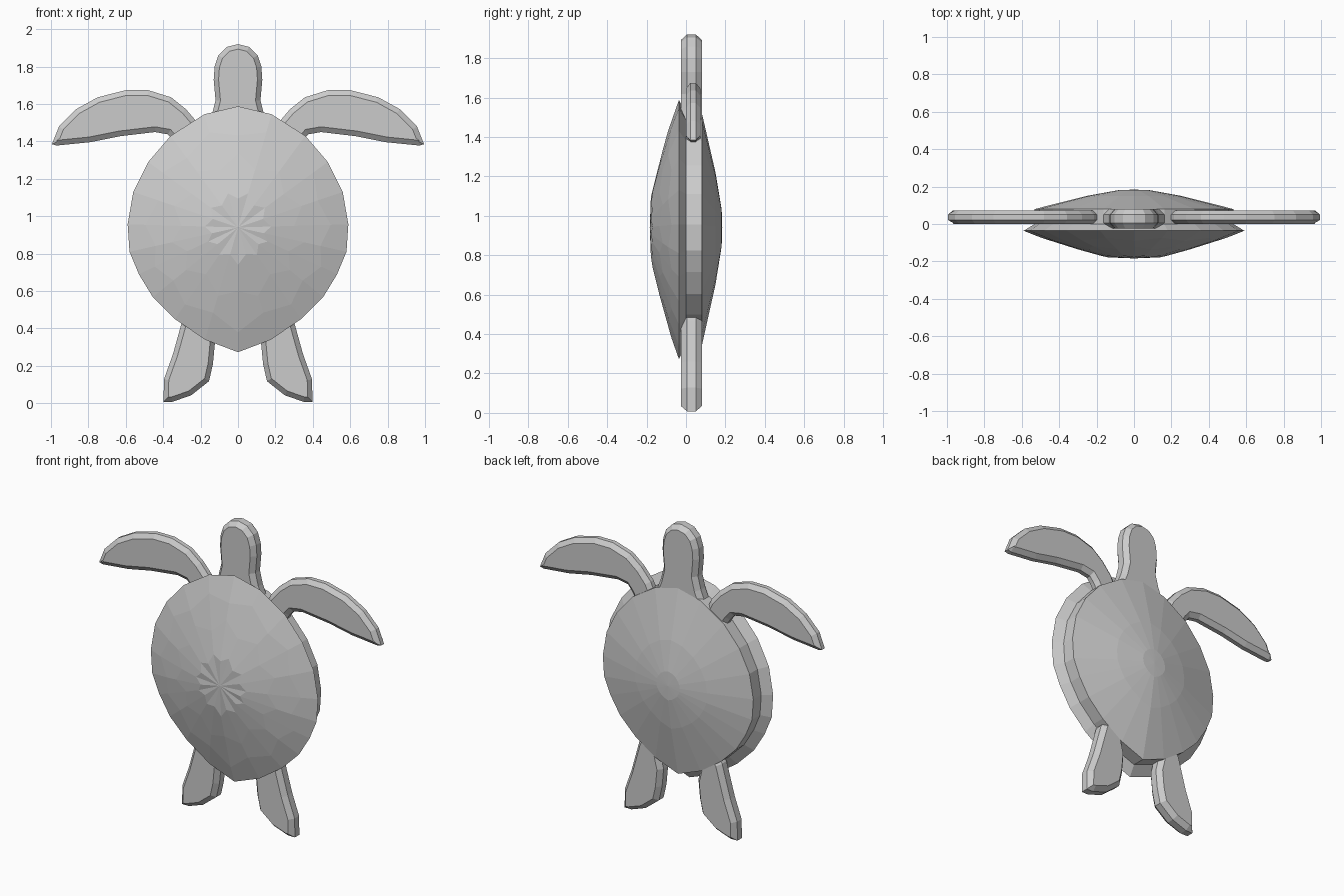
import bpy, bmesh
from mathutils import Vector

if "Cube" in bpy.data.objects:
    bpy.data.objects.remove(bpy.data.objects["Cube"])

ZC = 0.94  # height of the shell centre


def make_object(name, verts, faces):
    mesh = bpy.data.meshes.new(name)
    mesh.from_pydata(verts, [], faces)
    bm = bmesh.new()
    bm.from_mesh(mesh)
    bmesh.ops.recalc_face_normals(bm, faces=bm.faces)
    bm.to_mesh(mesh)
    bm.free()
    obj = bpy.data.objects.new(name, mesh)
    bpy.context.collection.objects.link(obj)
    return obj


def bridge(a, b, n):
    return [(a + i, a + (i + 1) % n, b + (i + 1) % n, b + i) for i in range(n)]


def mirrored(half):
    """Closed outline from a half outline that starts and ends on x = 0."""
    return half + [(-x, z) for x, z in half[-2:0:-1]]


def inset(points, d):
    """Move every corner of an outline inwards by about d."""
    pts = [Vector(p) for p in points]
    n = len(pts)
    area = sum(pts[i].x * pts[(i + 1) % n].y - pts[(i + 1) % n].x * pts[i].y for i in range(n))
    s = 1 if area > 0 else -1
    out = []
    for i, p in enumerate(pts):
        e1 = (p - pts[i - 1]).normalized()
        e2 = (pts[(i + 1) % n] - p).normalized()
        m = (Vector((-e1.y, e1.x)) + Vector((-e2.y, e2.x))).normalized() * s
        c = max(0.55, m.dot(Vector((-e1.y, e1.x)) * s))
        out.append(tuple(p + m * d / c))
    return out


def plate(name, outline, levels, flip=1):
    """Bevelled plate in the xz plane; levels are (y, inset) pairs."""
    n = len(outline)
    verts, faces = [], []
    for y, d in levels:
        verts += [(flip * x, y, z) for x, z in inset(outline, d)]
    for k in range(len(levels) - 1):
        faces += bridge(k * n, (k + 1) * n, n)
    faces += [tuple(range(n)), tuple(range((len(levels) - 1) * n, len(levels) * n))]
    return make_object(name, verts, faces)


def depth(profile, r):
    for (r0, y0), (r1, y1) in zip(profile, profile[1:]):
        if r >= r1:
            return y0 + (y1 - y0) * (r - r0) / (r1 - r0)
    return profile[-1][1]


def shell(name, outline, lip, rings, profile):
    """Dome: lip rings as (scale, y), then rings as (scale, zigzag) on a profile."""
    n = len(outline)
    verts, faces = [], []
    for s, y in lip:
        verts += [(x * s, y, ZC + (z - ZC) * s) for x, z in outline]
    for s, zig in rings:
        for i, (x, z) in enumerate(outline):
            r = s + (zig if i % 2 else -zig)
            verts.append((x * r, depth(profile, r), ZC + (z - ZC) * r))
    total = len(lip) + len(rings)
    for k in range(total - 1):
        faces += bridge(k * n, (k + 1) * n, n)
    c = len(verts)
    verts.append((0, profile[-1][1], ZC))
    last = (total - 1) * n
    faces += [(last + i, last + (i + 1) % n, c) for i in range(n)]
    return make_object(name, verts, faces)


# Upper shell with staggered facets, facing the front
shell_outline = mirrored([(0, 1.588), (.18, 1.545), (.36, 1.43), (.48, 1.29), (.56, 1.13),
                          (.59, .957), (.58, .81), (.53, .69), (.455, .567), (.337, .45),
                          (.176, .34), (0, .273)])
shell("upper_shell", shell_outline, [(.9, 0), (1, -.036)],
      [(.8, .04), (.56, -.05), (.27, .03)],
      [(1, -.036), (.8, -.083), (.56, -.127), (.25, -.178), (0, -.184)])

# Belly shell with a straight side wall, facing the back
shell("belly_shell", shell_outline, [(.9, -.02), (.9, .08)],
      [(.43, 0), (.14, 0)],
      [(.9, .08), (.43, .15), (.14, .181), (0, .184)])

# Head and neck
body_levels = [(-.025, .026), (.005, 0), (.05, 0), (.08, .026)]
head_outline = mirrored([(0, 1.92), (.06, 1.905), (.105, 1.86), (.125, 1.8), (.13, 1.73),
                         (.12, 1.62), (.14, 1.54), (.18, 1.44), (0, 1.4)])
plate("head", head_outline, body_levels)

# Front flippers and hind legs, left and right
flipper = [(.995, 1.385), (.957, 1.48), (.866, 1.572), (.75, 1.636), (.60, 1.674), (.48, 1.674),
           (.358, 1.636), (.278, 1.572), (.214, 1.497), (.17, 1.40), (.30, 1.33), (.348, 1.406),
           (.375, 1.438), (.444, 1.45), (.63, 1.428), (.79, 1.396), (.97, 1.378)]
leg = [(.25, .52), (.29, .47), (.348, .262), (.396, .128), (.398, .008), (.35, .008), (.25, .043),
       (.155, .118), (.134, .21), (.123, .326), (.16, .48)]
for side, flip in (("right", 1), ("left", -1)):
    plate(f"front_flipper_{side}", flipper,
          [(0, .028), (.022, 0), (.05, 0), (.073, .028)], flip)
    plate(f"hind_leg_{side}", leg, body_levels, flip)
